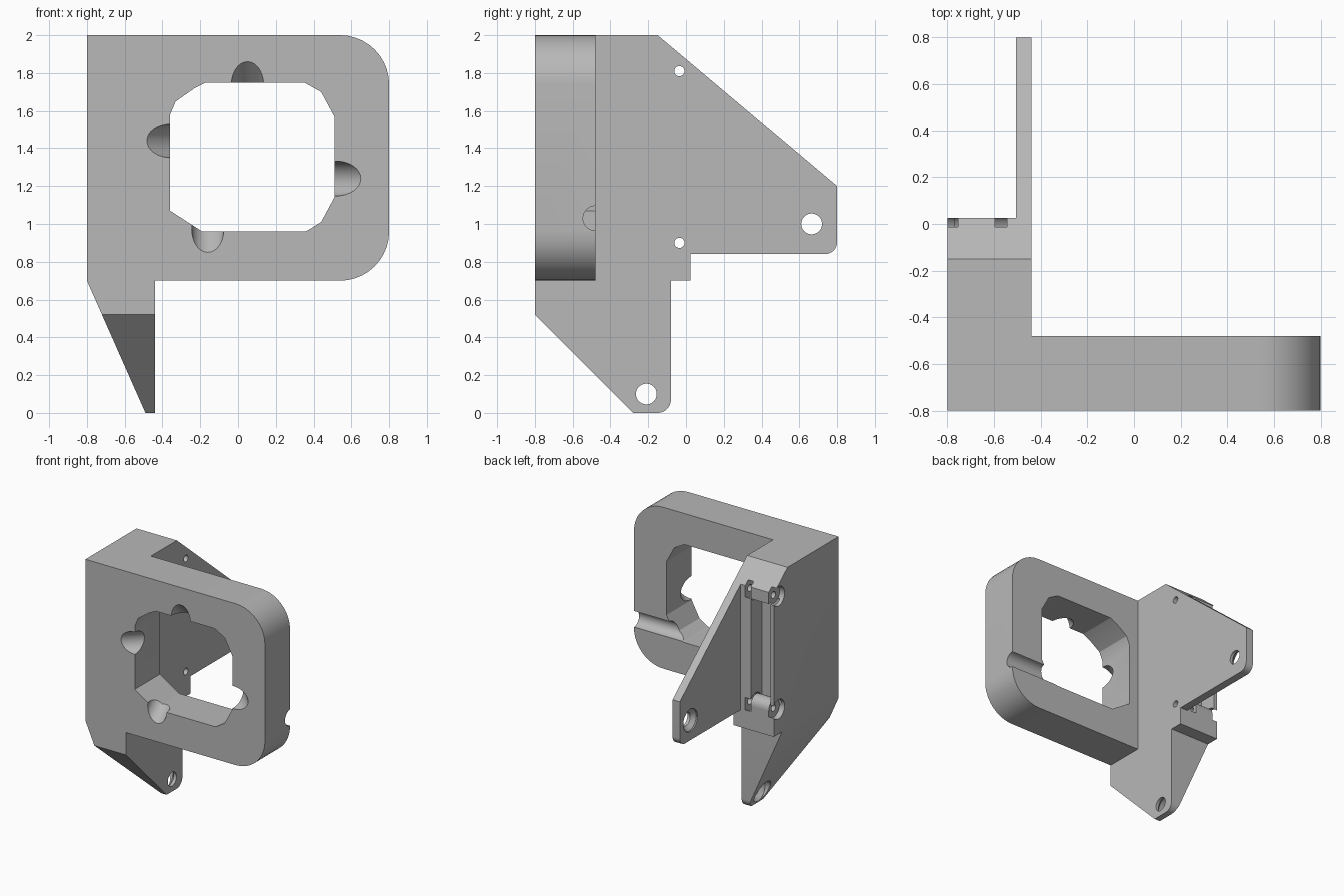
import bpy, bmesh, math
from mathutils import Vector, Matrix

cube = bpy.data.objects.get("Cube")
if cube:
    bpy.data.objects.remove(cube, do_unlink=True)

grey = bpy.data.materials.new("plain grey")
grey.use_nodes = True
GREY = (0.48, 0.48, 0.48, 1)
grey.diffuse_color = GREY
grey.node_tree.nodes["Principled BSDF"].inputs["Base Color"].default_value = GREY


def finish(name, bm):
    bmesh.ops.recalc_face_normals(bm, faces=bm.faces)
    mesh = bpy.data.meshes.new(name)
    bm.to_mesh(mesh)
    bm.free()
    mesh.materials.append(grey)
    ob = bpy.data.objects.new(name, mesh)
    bpy.context.collection.objects.link(ob)
    return ob


def outline(points, steps=10):
    """Points are (a, b) or (a, b, corner radius)."""
    out = []
    for i, p in enumerate(points):
        c = Vector(p[:2])
        if len(p) == 2:
            out.append(c)
            continue
        u = (Vector(points[i - 1][:2]) - c).normalized()
        v = (Vector(points[(i + 1) % len(points)][:2]) - c).normalized()
        half = u.angle(v) / 2
        centre = c + (u + v).normalized() * p[2] / math.sin(half)
        start = c + u * p[2] / math.tan(half) - centre
        end = c + v * p[2] / math.tan(half) - centre
        sweep = math.pi - 2 * half
        for k in range(steps + 1):
            t = k / steps
            out.append(centre + (start * math.sin((1 - t) * sweep)
                                 + end * math.sin(t * sweep)) / math.sin(sweep))
    return out


def prism(name, points, axis, lo, hi):
    bm = bmesh.new()
    place = {"x": lambda p, d: (d, p[0], p[1]), "y": lambda p, d: (p[0], d, p[1])}[axis]
    pts = outline(points)
    rings = [[bm.verts.new(place(p, d)) for p in pts] for d in (lo, hi)]
    bm.faces.new(rings[0])
    bm.faces.new(rings[1])
    for i in range(len(pts)):
        j = (i + 1) % len(pts)
        bm.faces.new((rings[0][i], rings[0][j], rings[1][j], rings[1][i]))
    return finish(name, bm)


def rod(name, a, b, r1, r2=None, sides=32):
    a, b = Vector(a), Vector(b)
    bm = bmesh.new()
    turn = (b - a).to_track_quat("Z", "Y").to_matrix().to_4x4()
    bmesh.ops.create_cone(bm, cap_ends=True, segments=sides, radius1=r1,
                          radius2=r1 if r2 is None else r2, depth=(b - a).length,
                          matrix=Matrix.Translation((a + b) / 2) @ turn)
    return finish(name, bm)


def box(name, x, y, z):
    return prism(name, [(y[0], z[0]), (y[1], z[0]), (y[1], z[1]), (y[0], z[1])], "x", *x)


def combine(target, tool, how="DIFFERENCE"):
    mod = target.modifiers.new(tool.name, "BOOLEAN")
    mod.operation, mod.solver, mod.object = how, "EXACT", tool
    bpy.context.view_layer.objects.active = target
    bpy.ops.object.modifier_apply(modifier=mod.name)
    bpy.data.objects.remove(tool, do_unlink=True)


INNER, OUTER, FRONT, BACK = -0.44, -0.8, -0.8, 0.025

# Side block with the pointed lower leg
bracket = prism("mounting_bracket", [
    (FRONT, 2), (-0.15, 2), (BACK, 1.853), (BACK, 0.7), (-0.08, 0.7),
    (-0.08, 0, 0.07), (-0.28, 0), (FRONT, 0.52)], "x", OUTER, INNER)
combine(bracket, prism("leg_taper", [(-0.8, 0.7), (-0.468, -0.05), (-1, -0.05), (-1, 0.7)],
                       "y", -1, 0.2))

# Hinge channel and its two knuckles in the back of the block
combine(bracket, box("hinge_channel", (-0.77, -0.595), (-0.12, 0.1), (0.9, 1.76)))
for z in (0.9, 1.81):
    combine(bracket, rod("knuckle", (-0.78, -0.043, z), (-0.58, -0.043, z), 0.068), "UNION")
    for x0, x1 in ((-0.82, -0.755), (-0.595, -0.545)):
        combine(bracket, rod("knuckle_slot", (x0, -0.035, z), (x1, -0.035, z), 0.078))

# Rear fin
combine(bracket, prism("rear_fin", [
    (0, 1.874), (0.8, 1.2), (0.8, 0.84, 0.065), (0, 0.84)], "x", -0.505, INNER), "UNION")

# Front plate with a cornered window
combine(bracket, prism("front_plate", [
    (-0.6, 0.7), (0.8, 0.7, 0.26), (0.8, 2, 0.26), (-0.6, 2)], "y", FRONT, -0.48), "UNION")
combine(bracket, prism("window", [
    (-0.36, 1.07), (-0.19, 0.96), (0.36, 0.96, 0.04), (0.44, 1.01), (0.51, 1.14),
    (0.51, 1.57), (0.44, 1.70), (0.35, 1.75), (-0.17, 1.75), (-0.23, 1.72),
    (-0.33, 1.65), (-0.36, 1.58)], "y", -1, -0.3))

# Slanted pockets around the window: edge position, outward direction, radius
for x, z, dx, dz, r in ((0.52, 1.24, 1, 0, 0.092), (-0.355, 1.44, -1, 0, 0.09),
                        (0.05, 1.74, 0, 1, 0.085), (-0.16, 0.97, 0, -1, 0.085)):
    inner = (x - 0.2 * dx, FRONT + 0.2, z - 0.2 * dz)
    outer = (x + 0.2 * dx, FRONT - 0.2, z + 0.2 * dz)
    combine(bracket, rod("pocket", inner, outer, r))

# Cable groove across the back of the plate
combine(bracket, rod("cable_groove", (0.3, -0.48, 1.03), (1, -0.48, 1.03), 0.065))

# Pin bores and countersunk screw holes
for z in (0.9, 1.81):
    combine(bracket, rod("pin_bore", (-1, -0.035, z), (0, -0.035, z), 0.027))
for y, z in ((0.665, 1.0), (-0.21, 0.1)):
    combine(bracket, rod("screw_hole", (-1, y, z), (0, y, z), 0.055))
    combine(bracket, rod("screw_head", (-0.9, y, z), (-0.495, y, z), 0.09))
    combine(bracket, rod("countersink", (-0.497, y, z), (-0.465, y, z), 0.09, 0.055))

# Smooth curved walls, keep edges sharp
bpy.ops.object.select_all(action="DESELECT")
bracket.select_set(True)
bpy.context.view_layer.objects.active = bracket
bpy.ops.object.shade_smooth_by_angle(angle=math.radians(25))
